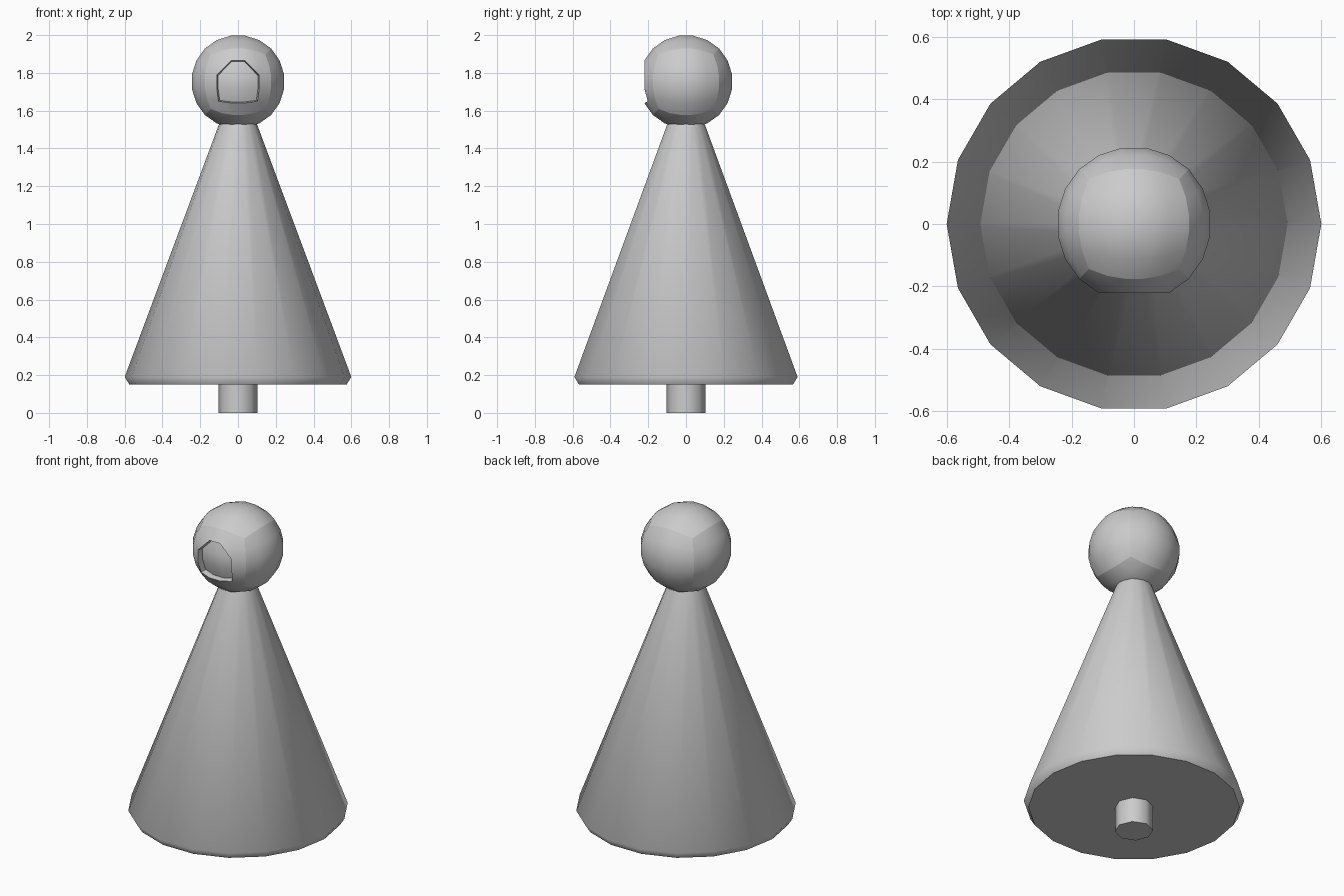
import bpy, bmesh, math
from mathutils import Vector

if "Cube" in bpy.data.objects:
    bpy.data.objects.remove(bpy.data.objects["Cube"])


def finish(name, bm, sharp_deg):
    bm.normal_update()
    for f in bm.faces:
        f.smooth = True
    for e in bm.edges:
        if len(e.link_faces) == 2 and e.calc_face_angle(0) > math.radians(sharp_deg):
            e.smooth = False
    me = bpy.data.meshes.new(name)
    bm.to_mesh(me)
    bm.free()
    ob = bpy.data.objects.new(name, me)
    bpy.context.collection.objects.link(ob)
    return ob


def turned(name, profile, sides, sharp_deg):
    """Closed solid of revolution from (radius, z) pairs."""
    bm = bmesh.new()
    rings = []
    for r, z in profile:
        rings.append([bm.verts.new((r * math.cos(math.tau * i / sides),
                                    r * math.sin(math.tau * i / sides), z))
                      for i in range(sides)])
    for a, b in zip(rings, rings[1:]):
        for i in range(sides):
            j = (i + 1) % sides
            bm.faces.new((a[i], a[j], b[j], b[i]))
    bm.faces.new(rings[0][::-1])
    bm.faces.new(rings[-1])
    return finish(name, bm, sharp_deg)


# Conical body with chamfered lower rim, and the short peg below it
turned("cone_body", [(0.575, 0.15), (0.60, 0.19), (0.10, 1.53)], 18, 55)
turned("peg", [(0.104, 0.0), (0.104, 0.15)], 8, 50)

# Head: cube-based ball, five faces per side
R, CZ = 0.25, 1.753
bm = bmesh.new()
bmesh.ops.create_cube(bm, size=2)
bmesh.ops.subdivide_edges(bm, edges=bm.edges[:], cuts=4, use_grid_fill=True)


def front_vert(x, z):
    return min(bm.verts, key=lambda v: (v.co - Vector((x, -1, z))).length)


# Cut the two upper corners of the face panel diagonally
for s in (-1, 1):
    bmesh.ops.connect_verts(bm, verts=[front_vert(s * 0.2, 0.6), front_vert(s * 0.6, 0.2)])

panel = []
for f in bm.faces:
    c = f.calc_center_median()
    if c.y < -0.99 and abs(c.x) < 0.6 and abs(c.z) < 0.6 and abs(c.x) + c.z < 0.81:
        panel.append(f)

# Soft seams between the six sides of the ball
for e in bm.edges:
    if all(sum(abs(abs(k) - 1) < 1e-4 for k in v.co) >= 2 for v in e.verts):
        e.smooth = False

# Round the cube into a ball
for v in bm.verts:
    v.co = Vector([math.tan(k * math.pi / 4) for k in v.co]).normalized() * R

# Sink the panel into the front
res = bmesh.ops.extrude_face_region(bm, geom=panel)
for v in [g for g in res["geom"] if isinstance(g, bmesh.types.BMVert)]:
    v.co = Vector((v.co.x * 0.94, v.co.y + 0.035, v.co.z * 0.95))
bmesh.ops.delete(bm, geom=[f for f in panel if f.is_valid], context='FACES')
bmesh.ops.delete(bm, geom=[e for e in bm.edges if not e.link_faces], context='EDGES')
bmesh.ops.delete(bm, geom=[v for v in bm.verts if not v.link_faces], context='VERTS')
bmesh.ops.recalc_face_normals(bm, faces=bm.faces[:])
head = finish("head", bm, 35)
head.location = (0, 0, CZ)
